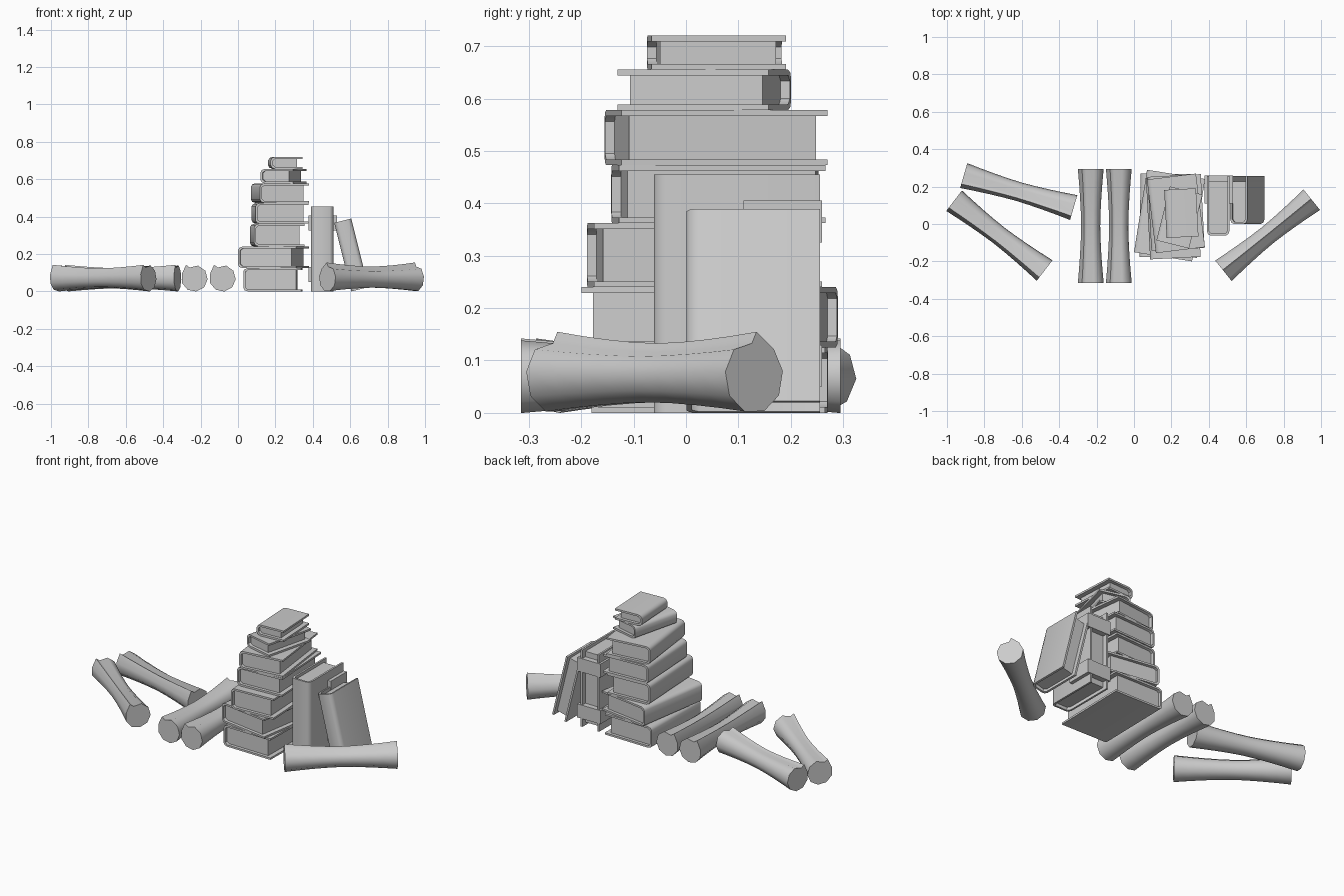
import bpy, bmesh
from math import radians, cos, sin, atan2
from mathutils import Matrix, Vector

cube = bpy.data.objects.get("Cube")
if cube:
    bpy.data.objects.remove(cube, do_unlink=True)

grey = bpy.data.materials.new("plain grey")
grey.use_nodes = True
colour = (0.6, 0.6, 0.6, 1)
grey.diffuse_color = colour
grey.node_tree.nodes["Principled BSDF"].inputs["Base Color"].default_value = colour


def finish(name, bm, matrix):
    bmesh.ops.recalc_face_normals(bm, faces=bm.faces)
    mesh = bpy.data.meshes.new(name)
    bm.to_mesh(mesh)
    bm.free()
    mesh.materials.append(grey)
    obj = bpy.data.objects.new(name, mesh)
    bpy.context.collection.objects.link(obj)
    obj.matrix_world = matrix
    bpy.ops.object.select_all(action='DESELECT')
    obj.select_set(True)
    bpy.context.view_layer.objects.active = obj
    bpy.ops.object.shade_smooth_by_angle(angle=radians(50))
    return obj


def add_box(bm, lo, hi):
    lo, hi = Vector(lo), Vector(hi)
    size = hi - lo
    bmesh.ops.create_cube(bm, size=1, matrix=Matrix.Translation((lo + hi) / 2)
                          @ Matrix.Diagonal((*size, 1)))


def book(name, w, l, t, matrix):
    """Book lying flat: rounded spine at -x, pages open at +x."""
    bm = bmesh.new()
    c, r, h = 0.011, 0.024, t / 2
    # upper half of the C-shaped cover, from fore-edge to spine, outside and inside
    outer = [(w/2, h), (-w/2 + r, h), (-w/2 + r*0.3, h - r*0.25), (-w/2, h - r*0.8)]
    inner = [(w/2, h - c), (-w/2 + r, h - c), (-w/2 + c, h - r*0.9)]
    out = outer + [(x, -z) for x, z in reversed(outer)]
    ins = inner + [(x, -z) for x, z in reversed(inner)]
    loop = out + ins[::-1]
    face = bm.faces.new([bm.verts.new((x, -l/2, z)) for x, z in loop])
    ext = bmesh.ops.extrude_face_region(bm, geom=[face], use_keep_orig=True)
    bmesh.ops.translate(bm, vec=(0, l, 0),
                        verts=[v for v in ext["geom"] if isinstance(v, bmesh.types.BMVert)])
    # page block
    add_box(bm, (-w/2 + c, -l/2 + 0.018, c - h), (w/2 - 0.027, l/2 - 0.018, h - c))
    return finish(name, bm, matrix)


def scroll(name, start, end, roll=0):
    """Rolled paper from start to end, waisted in the middle, with a raised loose edge."""
    start, end = Vector(start), Vector(end)
    length, sides, steps = (end - start).length, 9, 8
    bm = bmesh.new()
    rings = []
    for i in range(steps + 1):
        u = i / steps * 2 - 1
        k = 0.74 + 0.26 * abs(u) ** 1.6
        ring = []
        for j in range(sides + 1):
            a = radians(113 - 351 * j / sides + roll)
            rad = (0.063 if j == 0 else 0.085 if j == sides else 0.071) * k
            ring.append(bm.verts.new((rad * cos(a), u * length / 2, rad * sin(a))))
        rings.append(ring)
    for a, b in zip(rings, rings[1:]):
        for j in range(sides + 1):
            n = (j + 1) % (sides + 1)
            bm.faces.new((a[j], a[n], b[n], b[j]))
    bm.faces.new(rings[0])
    bm.faces.new(rings[-1])
    d = end - start
    mid = (start + end) / 2
    return finish(name, bm, Matrix.Translation((mid.x, mid.y, 0.07))
                  @ Matrix.Rotation(atan2(d.y, d.x) - radians(90), 4, 'Z'))


# stacked books: width, length, bottom, top, centre x, centre y, turn
stack = [
    (0.31, 0.446, 0.0, 0.125, 0.187, 0.045, -1),
    (0.314, 0.446, 0.125, 0.24, 0.19, 0.045, -9),
    (0.27, 0.435, 0.24, 0.362, 0.21, 0.035, 3),
    (0.285, 0.395, 0.362, 0.473, 0.225, 0.062, 3),
    (0.264, 0.396, 0.473, 0.578, 0.224, 0.057, 7),
    (0.18, 0.297, 0.578, 0.655, 0.243, 0.035, -14),
    (0.17, 0.257, 0.655, 0.72, 0.253, 0.058, 3),
]
for i, (w, l, z0, z1, x, y, turn) in enumerate(stack):
    book(f"stacked_book_{i + 1}", w, l, z1 - z0,
         Matrix.Translation((x, y, (z0 + z1) / 2)) @ Matrix.Rotation(radians(turn), 4, 'Z'))

# upright books, spines to the front
upright = Matrix(((0, 0, 1, 0), (1, 0, 0, 0), (0, 1, 0, 0), (0, 0, 0, 1)))
book("standing_book", 0.317, 0.455, 0.12, Matrix.Translation((0.45, 0.097, 0.2275)) @ upright)
lean = Matrix.Translation((0.606, 0, 0)) @ Matrix.Rotation(radians(-14), 4, 'Y')
book("leaning_book", 0.255, 0.378, 0.094,
     lean @ Matrix.Translation((0.047, 0.128, 0.189)) @ upright)

# straps round the back of the standing book
for name, z0, z1 in (("upper_strap", 0.325, 0.405), ("lower_strap", 0.05, 0.13)):
    bm = bmesh.new()
    add_box(bm, (0.378, 0.11, z0), (0.53, 0.26, z1))
    finish(name, bm, Matrix())

# paper scrolls
scroll("scroll_straight_left", (-0.233, -0.315, 0), (-0.233, 0.295, 0))
scroll("scroll_straight_right", (-0.083, -0.315, 0), (-0.083, 0.295, 0))
scroll("scroll_far", (-0.323, 0.086, 0), (-0.911, 0.257, 0))
scroll("scroll_near", (-0.479, -0.25, 0), (-0.963, 0.123, 0))
scroll("scroll_side", (0.478, -0.25, 0), (0.95, 0.13, 0), roll=-28)
